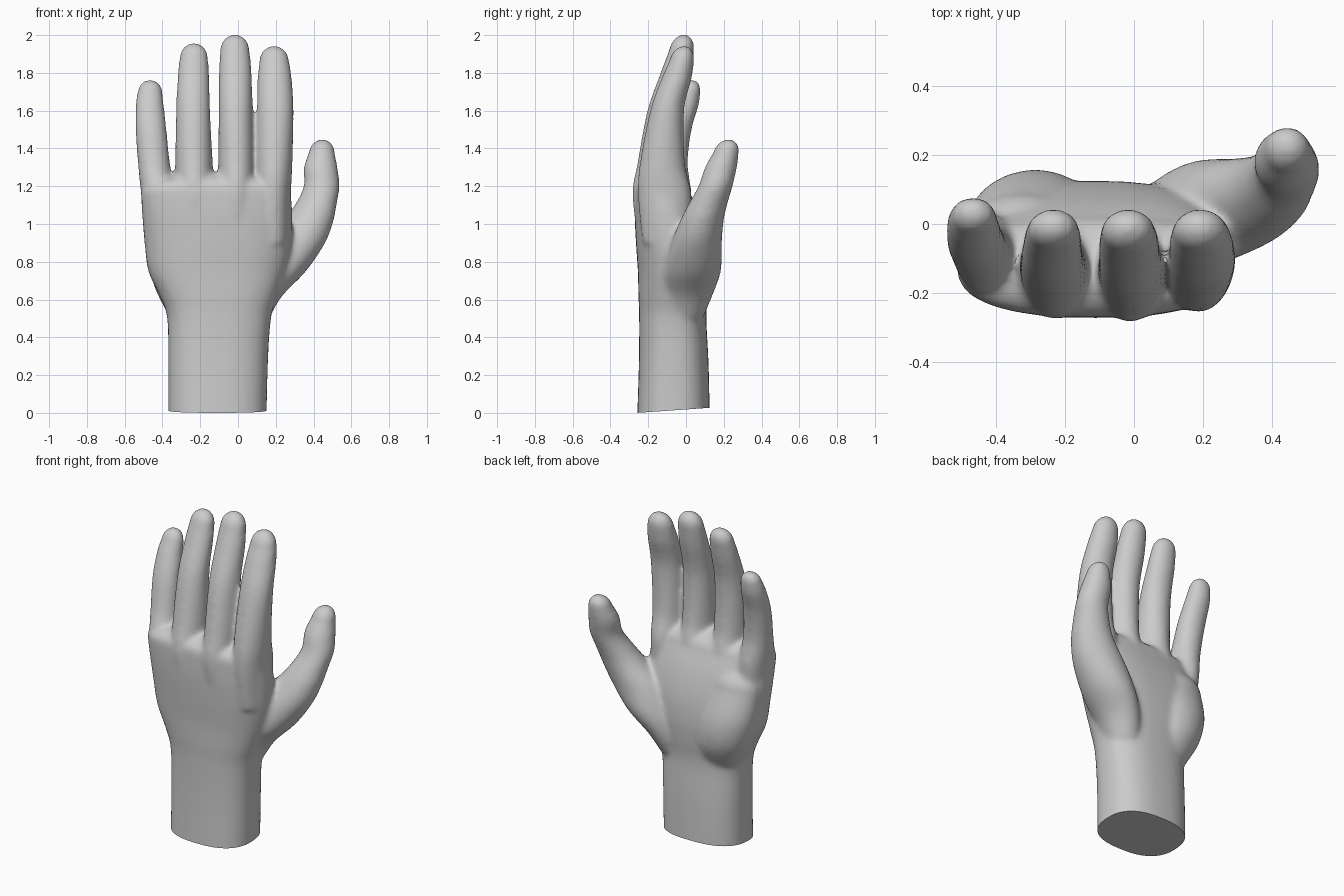
import bpy, bmesh, math
from mathutils import Vector

if "Cube" in bpy.data.objects:
    bpy.data.objects.remove(bpy.data.objects["Cube"])

SIDES = 36
bm = bmesh.new()


def spline(a, b, c, d, t):
    return 0.5 * (2 * b + (c - a) * t + (2 * a - 5 * b + 4 * c - d) * t * t
                  + (3 * b - a - 3 * c + d) * t ** 3)


def loft(rows, top, power=2.0):
    """Closed horizontal-section loft; rows are (z, x0, x1, y0, y1), domed up to top."""
    rows = [Vector(r) for r in rows]
    pts = [rows[0]] + rows + [rows[-1]]
    sections = []
    for i in range(len(rows) - 1):
        sections += [spline(*pts[i:i + 4], k / 6) for k in range(6)]
    sections.append(rows[-1])
    # rounded end, drifting on along the last direction
    last, drift = rows[-1], (rows[-1] - rows[-2]) / (rows[-1][0] - rows[-2][0])
    cx, cy = (last[1] + last[2]) / 2, (last[3] + last[4]) / 2
    dx, dy = (drift[1] + drift[2]) / 2, (drift[3] + drift[4]) / 2
    for k in range(1, 8):
        a = k / 8 * math.pi / 2
        h = (top - last[0]) * math.sin(a)
        s = math.cos(a)
        x, y = cx + dx * h * 0.6, cy + dy * h * 0.6
        rx, ry = (last[2] - last[1]) / 2 * s, (last[4] - last[3]) / 2 * s
        sections.append(Vector((last[0] + h, x - rx, x + rx, y - ry, y + ry)))
    rings = []
    for z, x0, x1, y0, y1 in sections:
        ring = []
        for j in range(SIDES):
            c, s = math.cos(2 * math.pi * j / SIDES), math.sin(2 * math.pi * j / SIDES)
            px = math.copysign(abs(c) ** (2 / power), c)
            py = math.copysign(abs(s) ** (2 / power), s)
            ring.append(bm.verts.new(((x0 + x1) / 2 + px * (x1 - x0) / 2,
                                      (y0 + y1) / 2 + py * (y1 - y0) / 2, z)))
        rings.append(ring)
    for a, b in zip(rings, rings[1:]):
        for j in range(SIDES):
            n = (j + 1) % SIDES
            bm.faces.new((a[j], a[n], b[n], b[j]))
    bm.faces.new(rings[0][::-1])
    tip = bm.verts.new(((x0 + x1) / 2, (y0 + y1) / 2, top))
    for j in range(SIDES):
        bm.faces.new((rings[-1][j], rings[-1][(j + 1) % SIDES], tip))


# wrist and palm
loft([(-.12, -.37, .15, -.262, .128), (.25, -.37, .158, -.25, .12),
      (.5, -.375, .175, -.248, .108), (.62, -.415, .21, -.252, .118),
      (.75, -.475, .255, -.255, .125), (.9, -.495, .285, -.265, .11),
      (1.05, -.508, .288, -.272, .07), (1.17, -.515, .28, -.27, .02)], 1.27, 2.5)
# heel pad under the little finger
loft([(.52, -.37, -.1, -.12, .09), (.66, -.44, -.1, -.14, .15),
      (.82, -.48, -.12, -.14, .15), (1.0, -.49, -.16, -.14, .09)], 1.12)
# thumb with its fleshy base
loft([(.5, -.02, .165, -.12, .09), (.62, .0, .235, -.13, .14),
      (.75, .05, .36, -.12, .185), (.9, .13, .462, -.08, .19),
      (1.02, .24, .507, -.03, .2), (1.1, .3, .522, .01, .218),
      (1.2, .348, .538, .065, .247), (1.3, .348, .527, .1, .27),
      (1.38, .375, .512, .145, .28)], 1.45)
# index finger
loft([(.9, .1, .27, -.23, .02), (1.15, .09, .28, -.255, .03),
      (1.32, .092, .288, -.245, -.005), (1.6, .1, .295, -.19, -.01),
      (1.77, .103, .285, -.13, .03), (1.86, .112, .272, -.09, .042)], 1.945)
# middle finger
loft([(.9, -.09, .08, -.25, .0), (1.15, -.105, .085, -.285, .02),
      (1.32, -.105, .085, -.258, -.01), (1.6, -.103, .075, -.205, -.015),
      (1.8, -.102, .072, -.135, .025), (1.92, -.095, .062, -.09, .042)], 2.005)
# ring finger
loft([(.9, -.3, -.13, -.25, .0), (1.15, -.325, -.13, -.275, .02),
      (1.32, -.332, -.135, -.245, -.01), (1.6, -.328, -.147, -.185, -.01),
      (1.78, -.32, -.152, -.12, .025), (1.88, -.31, -.158, -.08, .042)], 1.96)
# little finger
loft([(.9, -.48, -.33, -.19, .02), (1.15, -.512, -.335, -.215, .03),
      (1.32, -.53, -.36, -.165, .01), (1.5, -.543, -.378, -.12, .03),
      (1.63, -.543, -.392, -.07, .068), (1.7, -.532, -.4, -.035, .077)], 1.765)

mesh = bpy.data.meshes.new("hand")
bm.to_mesh(mesh)
bm.free()
hand = bpy.data.objects.new("hand", mesh)
bpy.context.collection.objects.link(hand)
bpy.context.view_layer.objects.active = hand
hand.select_set(True)

# fuse the parts into one skin and soften the joins
fuse = hand.modifiers.new("fuse", 'REMESH')
fuse.mode = 'VOXEL'
fuse.voxel_size = 0.013
soft = hand.modifiers.new("soften", 'SMOOTH')
soft.factor = 0.5
soft.iterations = 14
for name in ("fuse", "soften"):
    bpy.ops.object.modifier_apply(modifier=name)

# flat, slightly tilted cut across the wrist
bm = bmesh.new()
bm.from_mesh(mesh)
cut = bmesh.ops.bisect_plane(bm, geom=bm.verts[:] + bm.edges[:] + bm.faces[:],
                             plane_co=(0, -.26, 0), plane_no=(0, .07, -1), clear_outer=True)
bmesh.ops.holes_fill(bm, edges=[e for e in bm.edges if e.is_boundary], sides=0)
bmesh.ops.recalc_face_normals(bm, faces=bm.faces[:])
bm.to_mesh(mesh)
bm.free()
bpy.ops.object.shade_smooth_by_angle(angle=math.radians(50))
